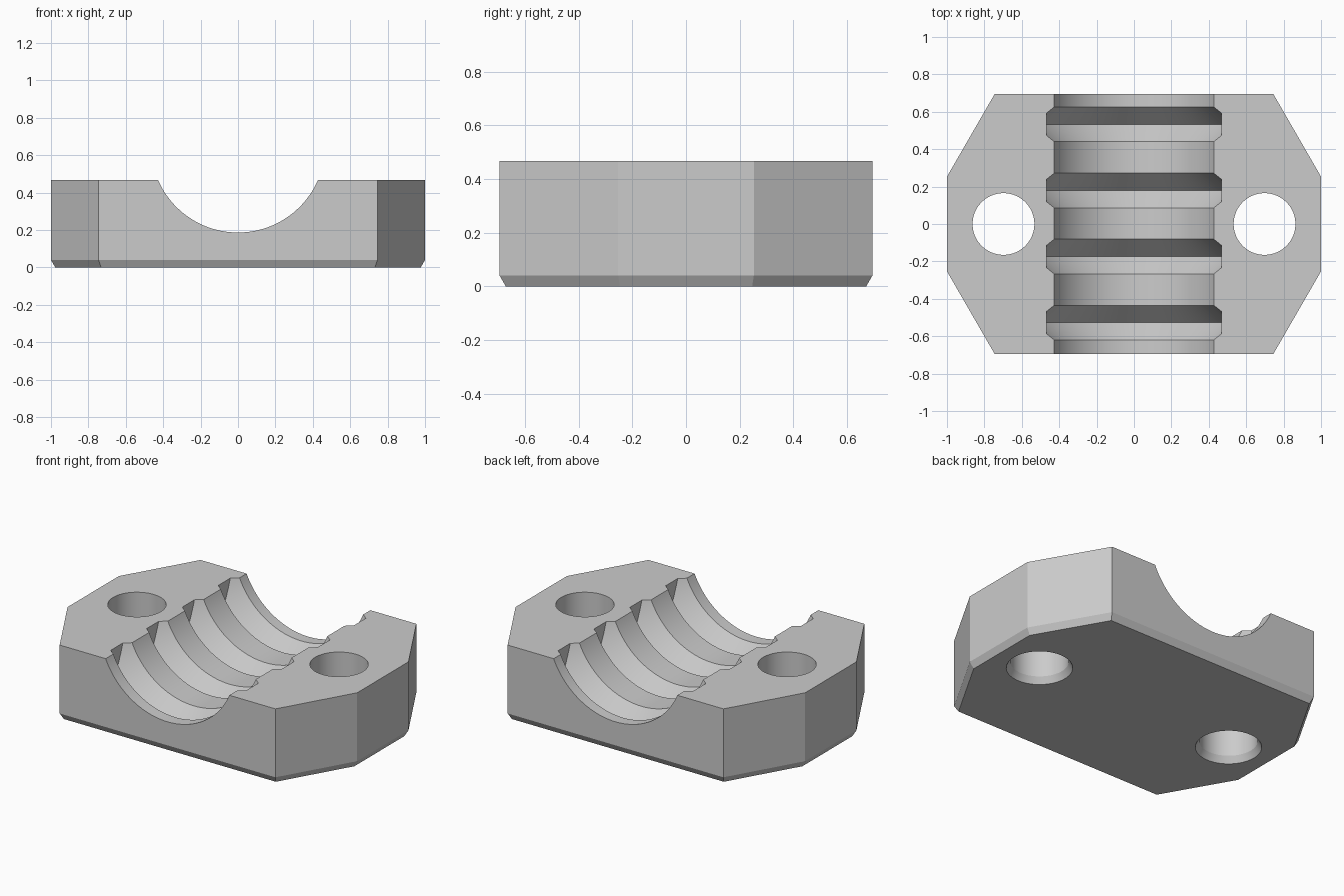
import bpy
import bmesh
import math

default = bpy.data.objects.get("Cube")
if default:
    bpy.data.objects.remove(default, do_unlink=True)

TOP, CHAMFER_H, CHAMFER_IN = 0.467, 0.04, 0.023
BORE_Z, BORE_R, GROOVE_R, HALF_GROOVE = 0.653, 0.466, 0.572, 0.0925
GROOVE_Y = [-0.527, -0.174, 0.179, 0.533]
HOLE_X, HOLE_R = 0.698, 0.165


def make_object(name, bm):
    bmesh.ops.recalc_face_normals(bm, faces=bm.faces)
    mesh = bpy.data.meshes.new(name)
    bm.to_mesh(mesh)
    bm.free()
    obj = bpy.data.objects.new(name, mesh)
    bpy.context.collection.objects.link(obj)
    return obj


def lathe(name, profile, axis, center, steps=96):
    """Spin a closed-on-axis profile into a solid."""
    bm = bmesh.new()
    verts = [bm.verts.new(p) for p in profile]
    edges = [bm.edges.new(pair) for pair in zip(verts, verts[1:])]
    bmesh.ops.spin(bm, geom=verts + edges, cent=center, axis=axis,
                   angle=math.tau, steps=steps, use_merge=True)
    bmesh.ops.remove_doubles(bm, verts=bm.verts, dist=1e-5)
    return make_object(name, bm)


def boolean(target, tool, operation):
    """Apply a boolean and discard the tool."""
    mod = target.modifiers.new(operation.title(), 'BOOLEAN')
    mod.operation, mod.object, mod.solver = operation, tool, 'EXACT'
    tool.hide_render = True
    bpy.context.view_layer.objects.active = target
    bpy.ops.object.modifier_apply(modifier=mod.name)
    bpy.data.objects.remove(tool, do_unlink=True)


# Eight-sided block with a chamfered underside
bm = bmesh.new()
quarter = [(1, 0.253), (0.745, 0.695)]
outline = quarter + [(-x, y) for x, y in reversed(quarter)]
outline += [(-x, -y) for x, y in outline]
base = bm.faces.new([bm.verts.new((x, y, CHAMFER_H)) for x, y in outline])
wall = bmesh.ops.extrude_face_region(bm, geom=[base], use_keep_orig=True)
for v in [g for g in wall["geom"] if isinstance(g, bmesh.types.BMVert)]:
    v.co.z = TOP
bmesh.ops.recalc_face_normals(bm, faces=bm.faces)
base = min(bm.faces, key=lambda f: f.calc_center_median().z)
bmesh.ops.inset_region(bm, faces=[base], thickness=CHAMFER_IN,
                       use_even_offset=True)
for v in base.verts:
    v.co.z = 0
block = make_object("clamp_block", bm)

# Bore with V grooves, limited to the bore width
profile = [(0, -0.8, BORE_Z), (BORE_R, -0.8, BORE_Z)]
for y in GROOVE_Y:
    profile += [(BORE_R, y - HALF_GROOVE, BORE_Z), (GROOVE_R, y, BORE_Z),
                (BORE_R, y + HALF_GROOVE, BORE_Z)]
profile += [(BORE_R, 0.8, BORE_Z), (0, 0.8, BORE_Z)]
bore = lathe("bore_cutter", profile, (0, 1, 0), (0, 0, BORE_Z), 128)
bm = bmesh.new()
bmesh.ops.create_cube(bm, size=2)
for v in bm.verts:
    v.co.x *= 0.468
    v.co.z += BORE_Z
limit = make_object("bore_limit", bm)
boolean(bore, limit, 'INTERSECT')
boolean(block, bore, 'DIFFERENCE')

# Bolt holes, flared at the underside
for x in (-HOLE_X, HOLE_X):
    flare = HOLE_R + CHAMFER_IN
    profile = [(x, 0, -0.1), (x + flare, 0, -0.1), (x + flare, 0, 0),
               (x + HOLE_R, 0, CHAMFER_H), (x + HOLE_R, 0, 0.6), (x, 0, 0.6)]
    hole = lathe("hole_cutter", profile, (0, 0, 1), (x, 0, 0))
    boolean(block, hole, 'DIFFERENCE')

# Single grey finish
grey = bpy.data.materials.new("plain grey")
grey.use_nodes = True
color = (0.6, 0.6, 0.6, 1)
grey.diffuse_color = color
grey.node_tree.nodes["Principled BSDF"].inputs["Base Color"].default_value = color
block.data.materials.clear()
block.data.materials.append(grey)
for poly in block.data.polygons:
    poly.material_index = 0

# Smooth round walls, crisp edges
bpy.ops.object.select_all(action='DESELECT')
block.select_set(True)
bpy.context.view_layer.objects.active = block
bpy.ops.object.shade_smooth_by_angle(angle=math.radians(25))
